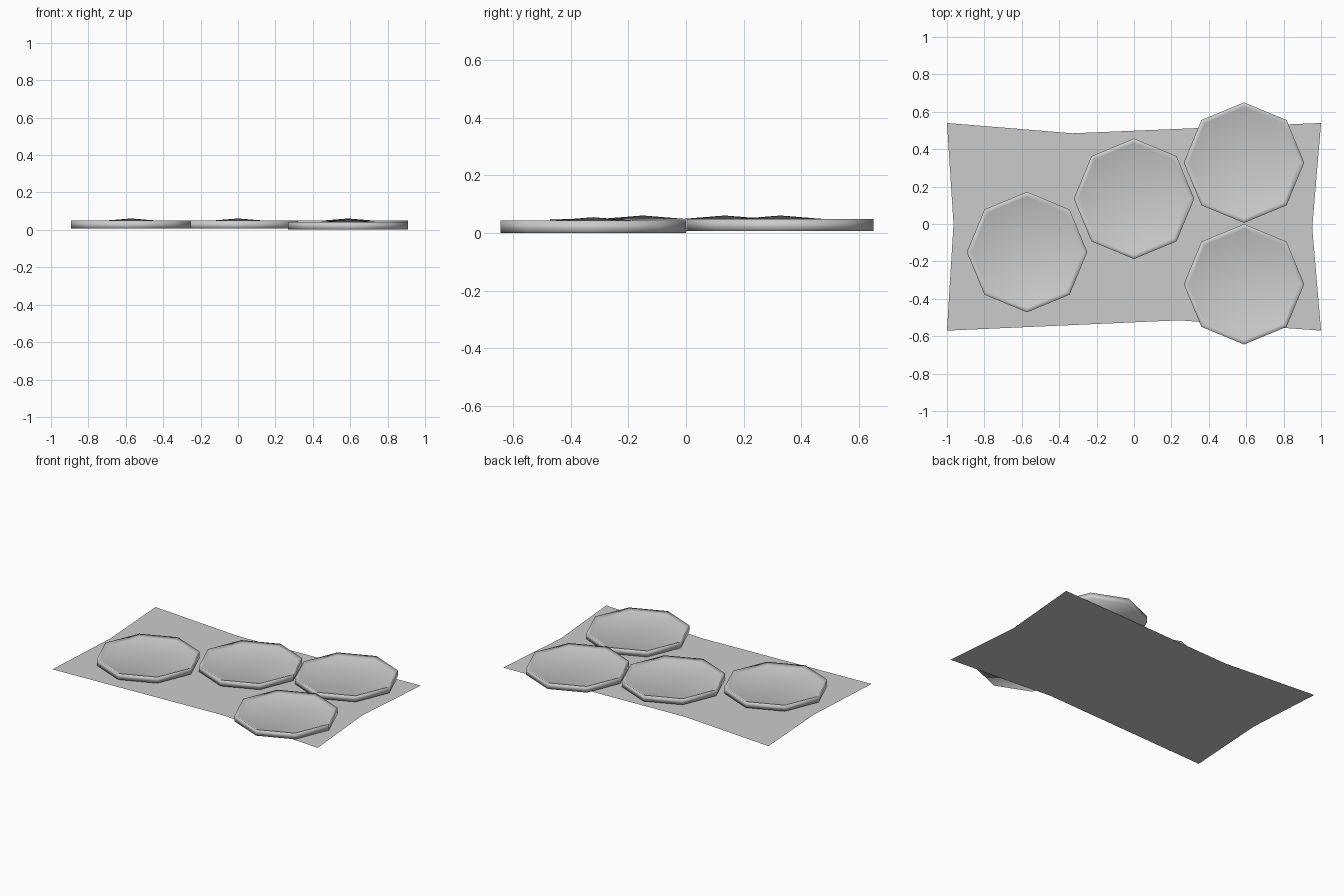
import bpy
import bmesh
from math import sin, cos, pi

cube = bpy.data.objects.get("Cube")
if cube:
    bpy.data.objects.remove(cube, do_unlink=True)

# One plain grey for everything
grey = bpy.data.materials.new("light_grey")
grey.use_nodes = True
colour = (0.6, 0.6, 0.6, 1)
grey.diffuse_color = colour
grey.node_tree.nodes["Principled BSDF"].inputs["Base Color"].default_value = colour


def add_object(name, bm, location=(0, 0, 0), smooth=False):
    mesh = bpy.data.meshes.new(name)
    for face in bm.faces:
        face.smooth = smooth
    bm.to_mesh(mesh)
    bm.free()
    mesh.materials.append(grey)
    obj = bpy.data.objects.new(name, mesh)
    obj.location = location
    bpy.context.collection.objects.link(obj)
    return obj


# Flat ground sheet with pinched sides
outline = [(-1, -0.57), (0.24, -0.515), (1, -0.57), (0.953, -0.02),
           (1, 0.54), (-0.33, 0.485), (-1, 0.54), (-0.965, 0.0)]
bm = bmesh.new()
bm.faces.new([bm.verts.new((x, y, 0)) for x, y in outline])
add_object("ground_sheet", bm)

# Octagonal pad: wall, raised lip, sunken ring and shallow conical centre
SIDES = 8
PROFILE = [(0.322, 0.0), (0.322, 0.042), (0.297, 0.03)]
APEX = 0.054


def add_pad(name, location):
    bm = bmesh.new()
    rings = []
    for radius, z in PROFILE:
        angles = [2 * pi * i / SIDES + pi / 2 for i in range(SIDES)]
        rings.append([bm.verts.new((radius * cos(a), radius * sin(a), z)) for a in angles])
    apex = bm.verts.new((0, 0, APEX))
    bm.faces.new(rings[0][::-1])
    for i in range(SIDES):
        j = (i + 1) % SIDES
        for low, high in zip(rings, rings[1:]):
            bm.faces.new((low[i], low[j], high[j], high[i]))
        bm.faces.new((rings[-1][i], rings[-1][j], apex))
    add_object(name, bm, location, smooth=True)


add_pad("right_pad", (-0.572, -0.15, 0.007))
add_pad("middle_pad", (0, 0.135, 0.007))
add_pad("left_back_pad", (0.588, 0.328, 0.007))
add_pad("left_front_pad", (0.588, -0.322, 0.001))
